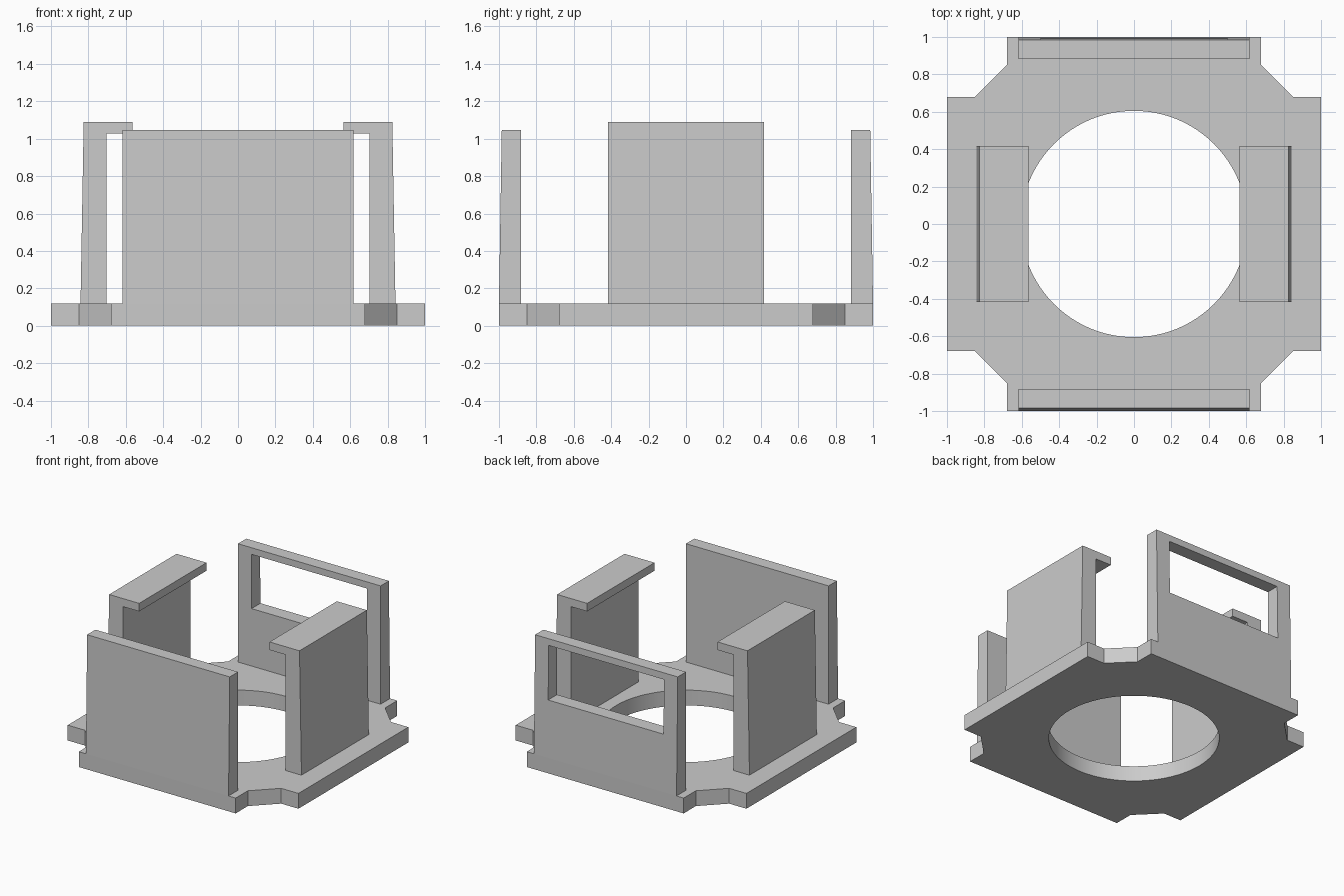
import bpy
import bmesh
import math

cube = bpy.data.objects.get("Cube")
if cube:
    bpy.data.objects.remove(cube, do_unlink=True)

grey = bpy.data.materials.new("plain grey")
grey.use_nodes = True
colour = (0.6, 0.6, 0.6, 1)
grey.diffuse_color = colour
grey.node_tree.nodes["Principled BSDF"].inputs["Base Color"].default_value = colour


def extrude_profile(name, points, vec):
    """Solid made by sweeping a closed 3D outline along vec."""
    bm = bmesh.new()
    face = bm.faces.new([bm.verts.new(p) for p in points])
    swept = bmesh.ops.extrude_face_region(bm, geom=[face])["geom"]
    bmesh.ops.translate(bm, vec=vec, verts=[g for g in swept if isinstance(g, bmesh.types.BMVert)])
    bmesh.ops.recalc_face_normals(bm, faces=bm.faces)
    mesh = bpy.data.meshes.new(name)
    bm.to_mesh(mesh)
    bm.free()
    mesh.materials.append(grey)
    obj = bpy.data.objects.new(name, mesh)
    bpy.context.collection.objects.link(obj)
    return obj


def cut(target, cutter):
    cutter.hide_render = True
    mod = target.modifiers.new("cut", "BOOLEAN")
    mod.operation = "DIFFERENCE"
    mod.solver = "EXACT"
    mod.object = cutter
    bpy.context.view_layer.objects.active = target
    bpy.ops.object.modifier_apply(modifier=mod.name)
    bpy.data.objects.remove(cutter, do_unlink=True)


def smooth(obj):
    bpy.ops.object.select_all(action="DESELECT")
    obj.select_set(True)
    bpy.context.view_layer.objects.active = obj
    bpy.ops.object.shade_smooth_by_angle(angle=math.radians(30))


BASE_TOP = 0.12

# Base plate with notched corners and a round opening
quarter = [(1, 0.68), (0.85, 0.68), (0.68, 0.85), (0.68, 1)]
outline = []
for sx, sy in ((1, 1), (-1, 1), (-1, -1), (1, -1)):
    corner = quarter if sx * sy > 0 else quarter[::-1]
    outline += [(sx * x, sy * y, 0) for x, y in corner]
base = extrude_profile("base_plate", outline, (0, 0, BASE_TOP))
ring = [(0.605 * math.cos(math.tau * i / 96), 0.605 * math.sin(math.tau * i / 96), -0.1)
        for i in range(96)]
cut(base, extrude_profile("opening_cutter", ring, (0, 0, 0.5)))
smooth(base)

# Front and back walls, outer face leaning slightly inward
WALL = 0.618
for side, name in ((-1, "front_wall"), (1, "back_wall")):
    section = [(1, BASE_TOP), (0.985, 1.047), (0.882, 1.047), (0.882, BASE_TOP)]
    wall = extrude_profile(name, [(-WALL, side * y, z) for y, z in section], (2 * WALL, 0, 0))
    if side > 0:
        # Window through the back wall
        window = [(-0.5, 0.8, 0.57), (0.5, 0.8, 0.57), (0.5, 0.8, 0.995), (-0.5, 0.8, 0.995)]
        cut(wall, extrude_profile("window_cutter", window, (0, 0.4, 0)))

# Side arms with an inward lip at the top
for side, name in ((1, "left_arm"), (-1, "right_arm")):
    section = [(0.842, BASE_TOP), (0.825, 1.09), (0.565, 1.09), (0.565, 1.027),
               (0.703, 1.027), (0.703, BASE_TOP)]
    extrude_profile(name, [(side * x, -0.417, z) for x, z in section], (0, 0.834, 0))
